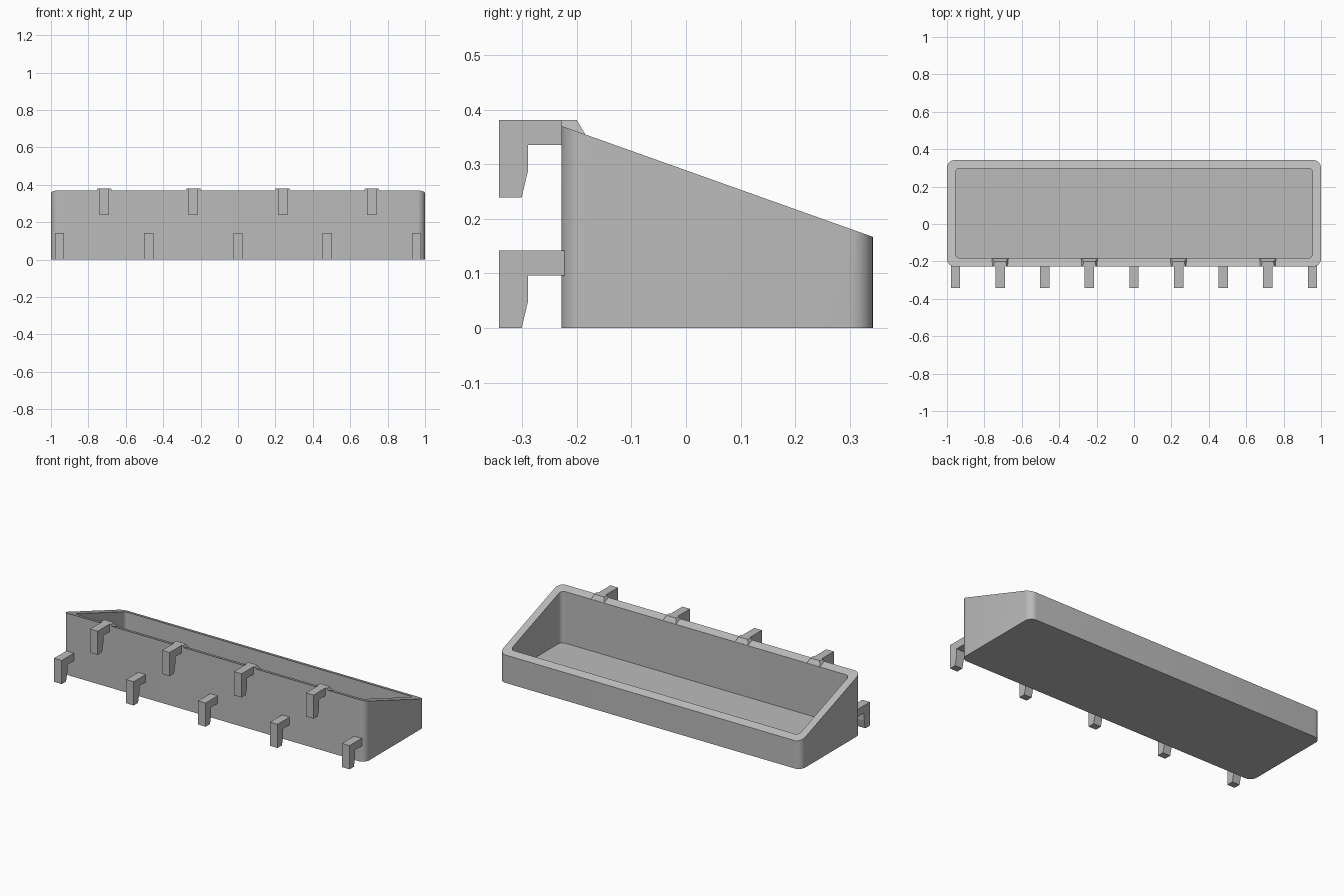
import bpy, bmesh, math

if "Cube" in bpy.data.objects:
    bpy.data.objects.remove(bpy.data.objects["Cube"])

gray = bpy.data.materials.new("plain gray")
gray.diffuse_color = (0.5, 0.5, 0.5, 1)
gray.use_nodes = True
gray.node_tree.nodes["Principled BSDF"].inputs["Base Color"].default_value = gray.diffuse_color

Y0, Y1 = -0.228, 0.342      # mounting wall and outer wall of the bin
FLOOR = 0.045


def rim_z(y):
    return 0.37 + (0.167 - 0.37) * (y - Y0) / (Y1 - Y0)


def finish(name, bm):
    bmesh.ops.recalc_face_normals(bm, faces=bm.faces)
    mesh = bpy.data.meshes.new(name)
    bm.to_mesh(mesh)
    bm.free()
    mesh.materials.append(gray)
    ob = bpy.data.objects.new(name, mesh)
    bpy.context.collection.objects.link(ob)
    return ob


def rounded_rect(hx, y0, y1, r, seg=8):
    pts = []
    corners = [(hx - r, y1 - r), (r - hx, y1 - r), (r - hx, y0 + r), (hx - r, y0 + r)]
    for i, (cx, cy) in enumerate(corners):
        for k in range(seg + 1):
            a = math.pi / 2 * (i + k / seg)
            pts.append((cx + r * math.cos(a), cy + r * math.sin(a)))
    return pts


# Open bin with a sloped rim: outer wall, rim, inner wall, floor
bm = bmesh.new()
outer = rounded_rect(1.0, Y0, Y1, 0.042)
inner = rounded_rect(0.955, -0.183, 0.298, 0.025)
loops = [
    [bm.verts.new((x, y, 0)) for x, y in outer],
    [bm.verts.new((x, y, rim_z(y))) for x, y in outer],
    [bm.verts.new((x, y, rim_z(y))) for x, y in inner],
    [bm.verts.new((x, y, FLOOR)) for x, y in inner],
]
n = len(outer)
for a, b in zip(loops, loops[1:]):
    for i in range(n):
        j = (i + 1) % n
        bm.faces.new((a[i], a[j], b[j], b[i]))
bm.faces.new(loops[0][::-1])
bm.faces.new(loops[3])
bin_body = finish("bin", bm)
bpy.context.view_layer.objects.active = bin_body
bin_body.select_set(True)
bpy.ops.object.shade_smooth_by_angle(angle=math.radians(30))
bin_body.select_set(False)


# Hook: side profile extruded across x
def hook(name, x, z, y_end):
    profile = [(-0.342, 0), (-0.301, 0), (-0.289, 0.05), (-0.289, 0.096),
               (y_end, 0.096), (y_end, 0.142), (-0.342, 0.142)]
    bm = bmesh.new()
    face = bm.faces.new([bm.verts.new((x - 0.025, y, z + h)) for y, h in profile])
    ext = bmesh.ops.extrude_face_region(bm, geom=[face])
    verts = [v for v in ext["geom"] if isinstance(v, bmesh.types.BMVert)]
    bmesh.ops.translate(bm, verts=verts, vec=(0.05, 0, 0))
    finish(name, bm)


# Flared pad that joins an upper hook to the rim
def pad(name, x):
    bm = bmesh.new()
    yb = -0.183
    low = [(-0.045, Y0, 0.36), (0.045, Y0, 0.36),
           (0.045, yb, rim_z(yb) - 0.002), (-0.045, yb, rim_z(yb) - 0.002)]
    top = [(-0.036, Y0, 0.381), (0.036, Y0, 0.381), (0.03, -0.2, 0.381), (-0.03, -0.2, 0.381)]
    a, b = [[bm.verts.new((x + p, y, z)) for p, y, z in ring] for ring in (low, top)]
    bm.faces.new(a[::-1])
    bm.faces.new(b)
    for i in range(4):
        j = (i + 1) % 4
        bm.faces.new((a[i], a[j], b[j], b[i]))
    finish(name, bm)


PITCH = 0.477
for i in range(5):
    hook(f"lower_hook_{i + 1}", (i - 2) * PITCH, 0.0, -0.222)
for i in range(4):
    x = (i - 1.5) * PITCH
    hook(f"upper_hook_{i + 1}", x, 0.239, -0.226)
    pad(f"hook_pad_{i + 1}", x)
